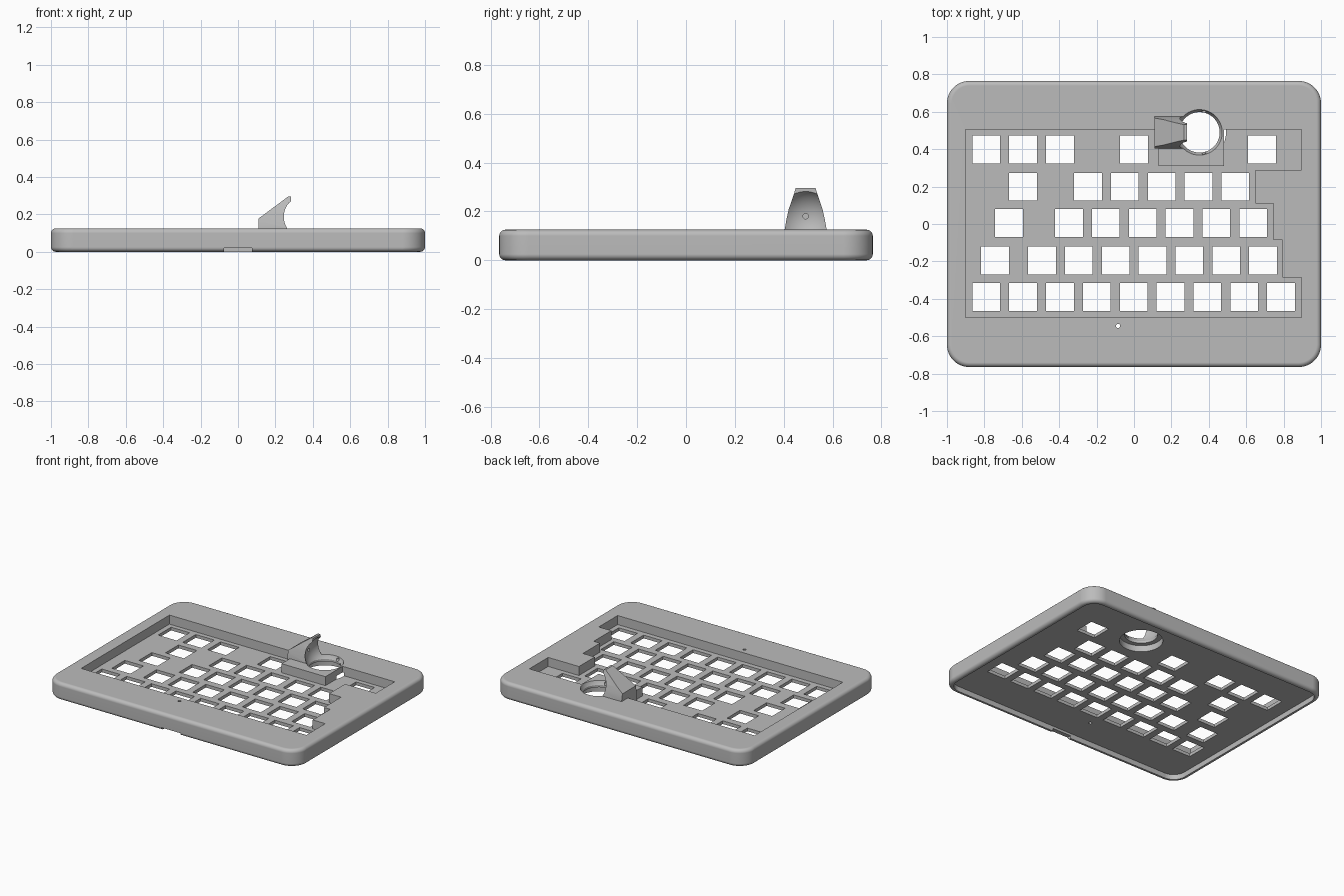
import bpy, bmesh, math
from mathutils import Vector, Matrix

if "Cube" in bpy.data.objects:
    bpy.data.objects.remove(bpy.data.objects["Cube"], do_unlink=True)

grey = bpy.data.materials.new("light grey plastic")
grey.use_nodes = True
grey.diffuse_color = (0.5, 0.5, 0.5, 1)
grey.node_tree.nodes["Principled BSDF"].inputs["Base Color"].default_value = (0.5, 0.5, 0.5, 1)

TOP, FLOOR, CEILING = 0.125, 0.06, 0.037
BALL = Vector((0.35, 0.49, 0.17))


def finish(name, bm):
    bmesh.ops.recalc_face_normals(bm, faces=bm.faces)
    mesh = bpy.data.meshes.new(name)
    bm.to_mesh(mesh)
    bm.free()
    mesh.materials.append(grey)
    ob = bpy.data.objects.new(name, mesh)
    bpy.context.collection.objects.link(ob)
    return ob


def prism(bm, points, offset):
    """Extrude a closed outline of 3D points along an offset."""
    face = bm.faces.new([bm.verts.new(p) for p in points])
    ret = bmesh.ops.extrude_face_region(bm, geom=[face])
    moved = [g for g in ret["geom"] if isinstance(g, bmesh.types.BMVert)]
    bmesh.ops.translate(bm, verts=moved, vec=offset)


def box(bm, x0, x1, y0, y1, z0, z1):
    prism(bm, [(x0, y0, z0), (x1, y0, z0), (x1, y1, z0), (x0, y1, z0)], (0, 0, z1 - z0))


def rod(bm, start, end, radius, sides=64):
    axis = Vector(end) - Vector(start)
    turn = axis.to_track_quat('Z', 'Y').to_matrix().to_4x4()
    place = Matrix.Translation((Vector(start) + Vector(end)) / 2) @ turn
    bmesh.ops.create_cone(bm, cap_ends=True, segments=sides, radius1=radius,
                          radius2=radius, depth=axis.length, matrix=place)


def rounded_slab(name, hx, hy, radius, z0, z1, bevel=0):
    outline = []
    for q, (sx, sy) in enumerate([(1, 1), (-1, 1), (-1, -1), (1, -1)]):
        for i in range(13):
            a = (q + i / 12) * math.pi / 2
            outline.append((sx * (hx - radius) + radius * math.cos(a),
                            sy * (hy - radius) + radius * math.sin(a), z0))
    bm = bmesh.new()
    prism(bm, outline, (0, 0, z1 - z0))
    if bevel:
        rims = [e for e in bm.edges if abs(e.verts[0].co.z - e.verts[1].co.z) < 1e-5]
        bmesh.ops.bevel(bm, geom=rims, offset=bevel, segments=5, profile=0.5, affect='EDGES')
    return finish(name, bm)


def boolean(ob, cutter, operation='DIFFERENCE'):
    mod = ob.modifiers.new("cut", 'BOOLEAN')
    mod.object, mod.operation, mod.solver = cutter, operation, 'EXACT'
    bpy.ops.object.select_all(action='DESELECT')
    bpy.context.view_layer.objects.active = ob
    ob.select_set(True)
    bpy.ops.object.modifier_apply(modifier=mod.name)


# Case shell, open underneath
case = rounded_slab("keyboard_case", 1, 0.765, 0.12, 0, TOP, 0.025)
cavity = rounded_slab("cavity_cutter", 0.968, 0.733, 0.09, -0.1, CEILING)

# Stepped recess around the keys, leaving a pad for the ball socket
recess = [(-0.9, 0.505), (0.13, 0.505), (0.13, 0.31), (0.48, 0.31), (0.48, 0.505),
          (0.895, 0.505), (0.895, 0.29), (0.65, 0.29), (0.65, 0.11), (0.745, 0.11),
          (0.745, -0.085), (0.795, -0.085), (0.795, -0.285), (0.895, -0.285),
          (0.895, -0.5), (-0.9, -0.5)]
bm = bmesh.new()
prism(bm, [(x, y, FLOOR) for x, y in recess], (0, 0, 0.2))
recess_cut = finish("recess_cutter", bm)

# Key openings: y, lone keys, start of the even run, run length
PITCH, HALF = 0.197, 0.074
rows = [(0.398, [0.0, 0.684], -0.79, 3),
        (0.2, [-0.593], -0.246, 5),
        (0.005, [-0.668], -0.348, 6),
        (-0.195, [-0.743], -0.492, 7),
        (-0.39, [], -0.79, 9)]
bm = bmesh.new()
for y, lone, start, count in rows:
    for x in lone + [start + PITCH * i for i in range(count)]:
        box(bm, x - HALF, x + HALF, y - HALF, y + HALF, -0.1, 0.2)
# Reset hole and front port notch
rod(bm, (-0.085, -0.545, -0.1), (-0.085, -0.545, 0.3), 0.011, 24)
box(bm, -0.075, 0.075, -0.9, -0.7, -0.1, 0.02)
holes = finish("opening_cutter", bm)

# Ball socket: spherical seat, through hole, wider bore below
bm = bmesh.new()
bmesh.ops.create_uvsphere(bm, u_segments=64, v_segments=40, radius=0.13,
                          matrix=Matrix.Translation(BALL))
seat = finish("ball_cutter", bm)
bm = bmesh.new()
rod(bm, (BALL.x, BALL.y, -0.1), (BALL.x, BALL.y, 0.15), 0.108)
through = finish("through_cutter", bm)
bm = bmesh.new()
rod(bm, (BALL.x, BALL.y, -0.1), (BALL.x, BALL.y, 0.082), 0.142)
bore = finish("bore_cutter", bm)

# Small bearing holes around the seat
bm = bmesh.new()
for angle, z in [(78, 0.108), (-78, 0.108), (180, 0.18)]:
    d = Vector((math.cos(math.radians(angle)), math.sin(math.radians(angle)), 0))
    base = Vector((BALL.x, BALL.y, z))
    rod(bm, base + d * 0.1, base + d * 0.15, 0.011, 24)
bearings = finish("bearing_cutter", bm)

# Ball guard fin: side profile crossed with a bowed front profile
side = [(0.11, FLOOR), (0.11, 0.178), (0.268, 0.295), (0.283, 0.295), (0.283, 0.2),
        (0.25, FLOOR)]
bm = bmesh.new()
prism(bm, [(x, 0.3, z) for x, z in side], (0, 0.4, 0))
fin = finish("ball_guard_fin", bm)
half = [(0.087, 0.05), (0.086, 0.125), (0.079, 0.165), (0.069, 0.21), (0.055, 0.25), (0.036, 0.31)]
bow = half + [(-w, z) for w, z in reversed(half)]
bm = bmesh.new()
prism(bm, [(0, BALL.y + w, z) for w, z in bow], (0.5, 0, 0))
bow_shape = finish("fin_profile_cutter", bm)
boolean(fin, bow_shape, 'INTERSECT')

for cutter in (cavity, recess_cut, holes):
    boolean(case, cutter)
for part in (case, fin):
    for cutter in (seat, through, bore, bearings):
        boolean(part, cutter)

for cutter in (cavity, recess_cut, holes, seat, through, bore, bearings, bow_shape):
    bpy.data.objects.remove(cutter, do_unlink=True)

# Smooth the rounded edges, keep flats crisp
for part in (case, fin):
    bpy.ops.object.select_all(action='DESELECT')
    bpy.context.view_layer.objects.active = part
    part.select_set(True)
    bpy.ops.object.shade_smooth_by_angle(angle=math.radians(30))
    part.modifiers.new("weighted normals", 'WEIGHTED_NORMAL').keep_sharp = True
